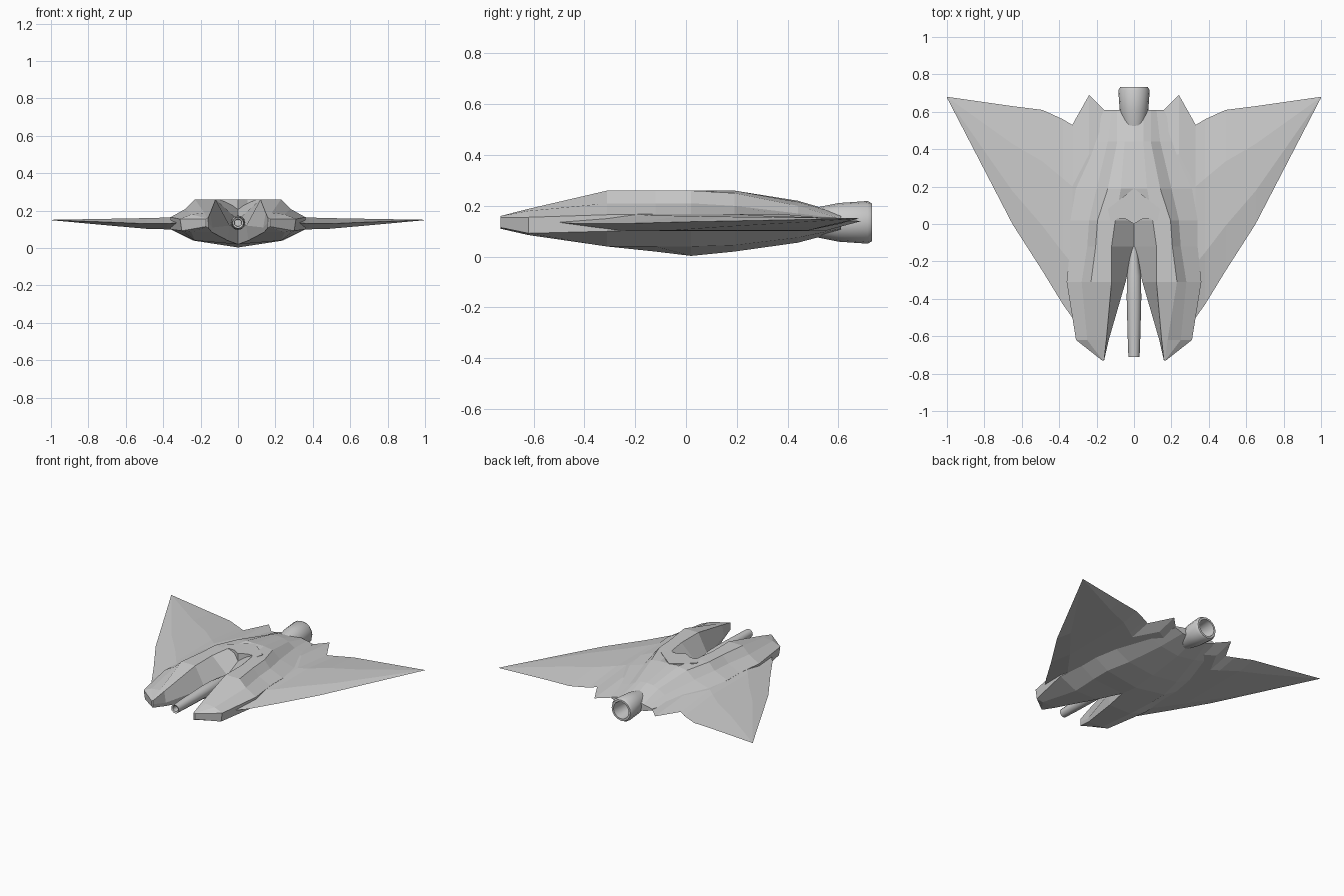
import bpy, bmesh, math

if "Cube" in bpy.data.objects:
    bpy.data.objects.remove(bpy.data.objects["Cube"])


def finish(name, bm, mirror=False, smooth=False):
    bmesh.ops.remove_doubles(bm, verts=bm.verts, dist=0.0005)
    bmesh.ops.recalc_face_normals(bm, faces=bm.faces)
    mesh = bpy.data.meshes.new(name)
    bm.to_mesh(mesh)
    bm.free()
    ob = bpy.data.objects.new(name, mesh)
    bpy.context.collection.objects.link(ob)
    if mirror:
        ob.modifiers.new("Mirror", 'MIRROR').use_clip = True
    if smooth:
        bpy.ops.object.select_all(action='DESELECT')
        ob.select_set(True)
        bpy.context.view_layer.objects.active = ob
        bpy.ops.object.shade_smooth_by_angle(angle=math.radians(35))
    return ob


def loft(rings, cap=True):
    """Skin closed rings of 3D points; faces lying on the mirror plane are left out."""
    bm = bmesh.new()
    rows = [[bm.verts.new(p) for p in r] for r in rings]
    n = len(rows[0])
    for a, b in zip(rows, rows[1:]):
        for i in range(n):
            j = (i + 1) % n
            quad = (a[i], a[j], b[j], b[i])
            if any(abs(v.co.x) > 0.001 for v in quad):
                bm.faces.new(quad)
    if cap:
        bm.faces.new(rows[0])
        bm.faces.new(rows[-1])
    return bm


def lathe(name, profile, z, sides=14):
    """Turn (y, radius) points round a fore-and-aft axis."""
    rings = [[(r * math.sin(2 * math.pi * i / sides), y,
               z + r * math.cos(2 * math.pi * i / sides))
              for i in range(sides)] for y, r in profile]
    bm = bmesh.new()
    rows = [[bm.verts.new(p) for p in r] for r in rings]
    for a, b in zip(rows, rows[1:]):
        for i in range(sides):
            j = (i + 1) % sides
            bm.faces.new((a[i], a[j], b[j], b[i]))
    bm.faces.new(rows[0])
    bm.faces.new(rows[-1])
    return finish(name, bm, smooth=True)


# Hull half: slot floor, inner ridge, outer ridge, shoulder, side top, side bottom, belly, keel
hull = [
    (-0.73, [(.16, .135), (.16, .16), (.165, .16), (.167, .158),
             (.17, .155), (.17, .115), (.165, .11), (.16, .11)]),
    (-0.62, [(.135, .11), (.148, .188), (.18, .188), (.25, .18),
             (.31, .155), (.30, .092), (.25, .085), (.14, .085)]),
    (-0.31, [(.045, .12), (.12, .26), (.23, .26), (.28, .21),
             (.36, .165), (.36, .10), (.23, .04), (.055, .04)]),
    (-0.12, [(0, .15), (.12, .26), (.205, .26), (.25, .21),
             (.34, .168), (.34, .10), (.24, .04), (0, .02)]),
    (0.02, [(0, .215), (.10, .26), (.195, .26), (.24, .21),
            (.34, .168), (.34, .10), (.24, .04), (0, .003)]),
    (0.19, [(0, .26), (.07, .26), (.14, .25), (.20, .20),
            (.31, .168), (.31, .10), (.20, .045), (0, .02)]),
    (0.44, [(0, .22), (.05, .215), (.09, .20), (.14, .17),
            (.24, .155), (.24, .105), (.14, .075), (0, .055)]),
    (0.61, [(0, .17), (.05, .165), (.09, .155), (.12, .15),
            (.16, .14), (.16, .13), (.10, .11), (0, .10)]),
]
finish("hull", loft([[(x, y, z) for x, z in pts] for y, pts in hull]), mirror=True)

# Rear lip of the nose slot, closing its top with an angled edge
lip = [(x, y, z) for z in (.262, .20)
       for x, y in ((0, 0.0), (.05, .03), (.09, .03), (.12, -.01), (.14, .08), (0, .19))]
lip = [(x, y, min(z, .26)) for x, y, z in lip]
finish("slot_lip", loft([lip[:6], lip[6:]]), mirror=True)

# Wings: x, leading edge y, trailing edge y, edge z, top z, bottom z
wing = [
    (.15, -.15, .60, .135, .165, .100),
    (.24, -.30, .69, .140, .168, .100),
    (.33, -.50, .53, .135, .168, .100),
    (.38, -.43, .56, .130, .163, .100),
    (.49, -.25, .61, .130, .160, .103),
    (.65, 0.00, .63, .137, .157, .117),
    (1.0, .675, .68, .150, .151, .149),
]
sections = []
for x, le, te, ze, zt, zb in wing:
    c = te - le
    sections.append([(x, le, ze), (x, le + .28 * c, zt), (x, le + .68 * c, zt),
                     (x, te, ze), (x, le + .85 * c, zb), (x, le + .22 * c, zb)])
finish("wings", loft(sections), mirror=True)

# Nose cannon with hollow muzzle
lathe("cannon_barrel", [(-.62, .017), (-.705, .02), (-.71, .03), (-.60, .034),
                        (-.40, .039), (-.28, .038), (-.12, .018)], .135, 12)

# Tail engine with hollow nozzle
lathe("engine_nozzle", [(.46, .045), (.51, .058), (.60, .076), (.715, .084),
                        (.732, .074), (.732, .06), (.60, .048)], .135, 16)
